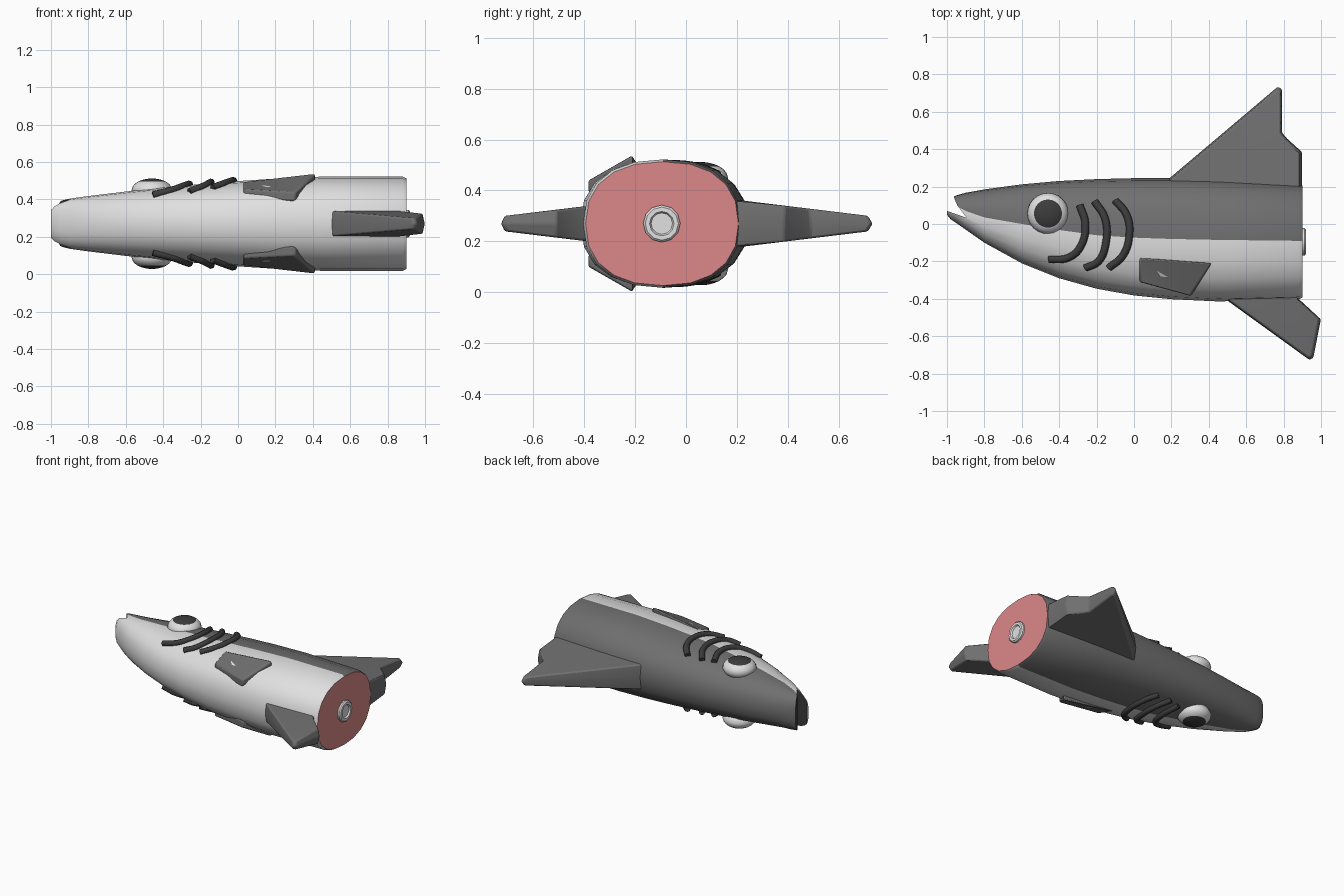
import bpy, bmesh, math
from mathutils import Vector

if "Cube" in bpy.data.objects:
    bpy.data.objects.remove(bpy.data.objects["Cube"])

ZC = 0.27   # the shark lies on its side; this is its plane of symmetry
P = 0.86    # cross-section squareness
N = 20      # sides of the body


def material(name, *rgb):
    m = bpy.data.materials.new(name)
    m.diffuse_color = (*rgb, 1)
    m.use_nodes = True
    m.node_tree.nodes["Principled BSDF"].inputs["Base Color"].default_value = m.diffuse_color
    return m


WHITE = material("belly white", 0.75, 0.75, 0.75)
GRAY = material("back gray", 0.16, 0.16, 0.16)
DARK = material("dark gray", 0.045, 0.045, 0.045)
RED = material("flesh red", 0.72, 0.25, 0.25)


def make(name, bm, mats, angle=35):
    bmesh.ops.recalc_face_normals(bm, faces=bm.faces)
    me = bpy.data.meshes.new(name)
    bm.to_mesh(me)
    bm.free()
    ob = bpy.data.objects.new(name, me)
    bpy.context.collection.objects.link(ob)
    for m in mats:
        me.materials.append(m)
    smooth(ob, angle)
    return ob


def smooth(ob, angle=35):
    bpy.ops.object.select_all(action='DESELECT')
    ob.select_set(True)
    bpy.context.view_layer.objects.active = ob
    bpy.ops.object.shade_smooth_by_angle(angle=math.radians(angle))


def loft(bm, rings):
    """Join closed rings with quads; returns vertex rings and side faces."""
    vs = [[bm.verts.new(p) for p in r] for r in rings]
    faces = []
    for a, b in zip(vs, vs[1:]):
        n = len(a)
        faces.append([bm.faces.new((a[i], a[(i + 1) % n], b[(i + 1) % n], b[i])) for i in range(n)])
    return vs, faces


# Body sections: x, back, colour line, belly, half width
SECTIONS = [
    (-1.00, 0.120, 0.085, 0.050, 0.080), (-0.98, 0.140, 0.100, 0.025, 0.105),
    (-0.95, 0.153, 0.097, 0.005, 0.122), (-0.90, 0.167, 0.070, -0.030, 0.134),
    (-0.80, 0.185, 0.035, -0.100, 0.148), (-0.60, 0.212, 0.000, -0.210, 0.172),
    (-0.40, 0.230, -0.032, -0.290, 0.193), (-0.20, 0.240, -0.060, -0.346, 0.212),
    (0.00, 0.245, -0.073, -0.382, 0.228), (0.20, 0.245, -0.080, -0.402, 0.241),
    (0.45, 0.238, -0.085, -0.414, 0.252), (0.88, 0.214, -0.090, -0.403, 0.252),
    (0.90, 0.206, -0.090, -0.394, 0.243)]


def ring(x, top, mid, bot, w):
    pts = []
    for k in range(N):
        a = 2 * math.pi * k / N
        c, s = math.cos(a), math.sin(a)
        h = top - mid if s > 0 else mid - bot
        pts.append((x, mid + h * math.copysign(abs(s) ** P, s),
                    ZC + w * math.copysign(abs(c) ** P, c)))
    return pts


def side_height(x, y):
    """Distance of the body surface from the symmetry plane."""
    for a, b in zip(SECTIONS, SECTIONS[1:]):
        if a[0] <= x <= b[0]:
            t = (x - a[0]) / (b[0] - a[0])
            _, top, mid, bot, w = [p + (q - p) * t for p, q in zip(a, b)]
            h = top - mid if y > mid else mid - bot
            s = min(abs(y - mid) / h, 1) ** (1 / P)
            return w * math.sqrt(1 - s * s) ** P


bm = bmesh.new()
vs, faces = loft(bm, [ring(*s) for s in SECTIONS])
for row in faces:
    for k, f in enumerate(row):
        f.material_index = 1 if k < N // 2 else 0
bm.faces.new(vs[0]).material_index = 0
bm.faces.new(vs[-1]).material_index = 2
body = make("body", bm, [WHITE, GRAY, RED])

# Mouth: a wedge cut across the snout
bm = bmesh.new()
wedge = [(-1.1, 0.10), (-1.0, 0.07), (-0.895, 0.033), (-0.945, 0.10), (-0.962, 0.14), (-0.98, 0.3), (-1.1, 0.3)]
vs, _ = loft(bm, [[(x, y, z) for x, y in wedge] for z in (-0.2, 0.8)])
for r in vs:
    bm.faces.new(r)
cutter = make("mouth_cutter", bm, [DARK])
cutter.hide_render = True
mod = body.modifiers.new("mouth", 'BOOLEAN')
mod.operation, mod.object, mod.solver = 'DIFFERENCE', cutter, 'EXACT'
mod.material_mode = 'TRANSFER'
bpy.context.view_layer.objects.active = body
bpy.ops.object.modifier_apply(modifier=mod.name)
bpy.data.objects.remove(cutter)
smooth(body)


# Top and bottom fins: slabs thinning outwards, with a chamfered edge
def fin(name, outline, y0, y1, t0, t1):
    cx = sum(p[0] for p in outline) / len(outline)
    cy = sum(p[1] for p in outline) / len(outline)

    def layer(side):
        s = 0.94 if side else 1.0
        out = []
        for x, y in outline:
            x, y = cx + (x - cx) * s, cy + (y - cy) * s
            t = min(max((y - y0) / (y1 - y0), 0), 1)
            out.append((x, y, ZC + side * (t0 + (t1 - t0) * t)))
        return out
    bm = bmesh.new()
    vs, _ = loft(bm, [layer(-1), layer(0), layer(1)])
    for r in (vs[0], vs[-1]):
        bmesh.ops.triangulate(bm, faces=[bm.faces.new(r)])
    ob = make(name, bm, [GRAY], 30)
    b = ob.modifiers.new("soft edge", 'BEVEL')
    b.width, b.segments = 0.008, 2


fin("top_fin", [(0.14, 0.20), (0.19, 0.245), (0.77, 0.735), (0.79, 0.725), (0.79, 0.49),
                (0.82, 0.455), (0.898, 0.385), (0.898, 0.14)], 0.21, 0.72, 0.092, 0.03)
fin("bottom_fin", [(0.46, -0.37), (0.50, -0.41), (0.94, -0.728), (0.96, -0.718), (1.0, -0.51),
                   (0.88, -0.40), (0.86, -0.34)], -0.40, -0.70, 0.068, 0.03)

# Parts on both flanks
GILLS = [[(-0.29, 0.10), (-0.26, 0.0), (-0.285, -0.12), (-0.35, -0.18), (-0.455, -0.19)],
         [(-0.21, 0.12), (-0.155, 0.03), (-0.15, -0.10), (-0.19, -0.20), (-0.26, -0.235)],
         [(-0.10, 0.125), (-0.04, 0.05), (-0.025, -0.06), (-0.06, -0.17), (-0.135, -0.235)]]
FIN = [(0.025, -0.18, 0.495), (0.415, -0.21, 0.54), (0.305, -0.385, 0.44), (0.03, -0.31, 0.455)]
for side, label in ((1, "upper"), (-1, "lower")):
    # Gill ridges
    for i, pts in enumerate(GILLS):
        cu = bpy.data.curves.new("gill", 'CURVE')
        cu.dimensions = '3D'
        cu.bevel_depth, cu.bevel_resolution = 0.02, 2
        cu.resolution_u, cu.use_fill_caps = 5, True
        sp = cu.splines.new('BEZIER')
        sp.bezier_points.add(len(pts) - 1)
        for bp, (x, y) in zip(sp.bezier_points, pts):
            bp.co = (x, y, ZC + side * (side_height(x, y) + 0.004))
            bp.handle_left_type = bp.handle_right_type = 'AUTO'
        cu.materials.append(DARK)
        ob = bpy.data.objects.new(f"gill_{label}_{i + 1}", cu)
        bpy.context.collection.objects.link(ob)
        bpy.ops.object.select_all(action='DESELECT')
        ob.select_set(True)
        bpy.context.view_layer.objects.active = ob
        bpy.ops.object.convert(target='MESH')
        smooth(ob, 50)

    # Eye: flattened dome whose top rings are the pupil
    bm = bmesh.new()
    rings = []
    for a in (-60, -30, 0, 20, 35, 47, 60, 75, 85):
        r, h = 0.11 * math.cos(math.radians(a)), 0.065 * math.sin(math.radians(a))
        rings.append([(-0.46 + r * math.cos(t * math.pi / 12), 0.056 + r * math.sin(t * math.pi / 12),
                       ZC + side * (0.177 + h)) for t in range(24)])
    vs, faces = loft(bm, rings)
    for row in faces[5:]:
        for f in row:
            f.material_index = 1
    bm.faces.new(vs[0])
    bm.faces.new(vs[-1]).material_index = 1
    make(f"eye_{label}", bm, [WHITE, DARK], 60)

    # Side fin: slab resting on the flank
    bm = bmesh.new()
    vs, _ = loft(bm, [[(x, y, ZC + side * (z - ZC - d)) for x, y, z in FIN] for d in (0.0, 0.05)])
    for r in vs:
        bmesh.ops.triangulate(bm, faces=[bm.faces.new(r)])
    ob = make(f"side_fin_{label}", bm, [GRAY], 30)
    b = ob.modifiers.new("soft edge", 'BEVEL')
    b.width, b.segments = 0.01, 2

# Spine bone: short disc with a recessed centre on the cut end
bm = bmesh.new()
prof = [(0.88, 0.073), (0.912, 0.073), (0.92, 0.065), (0.92, 0.048), (0.91, 0.042)]
vs, _ = loft(bm, [[(x, -0.095 + r * math.cos(t * math.pi / 6), ZC + r * math.sin(t * math.pi / 6))
                   for t in range(12)] for x, r in prof])
bm.faces.new(vs[0])
bm.faces.new(vs[-1])
make("spine_bone", bm, [WHITE], 35)
